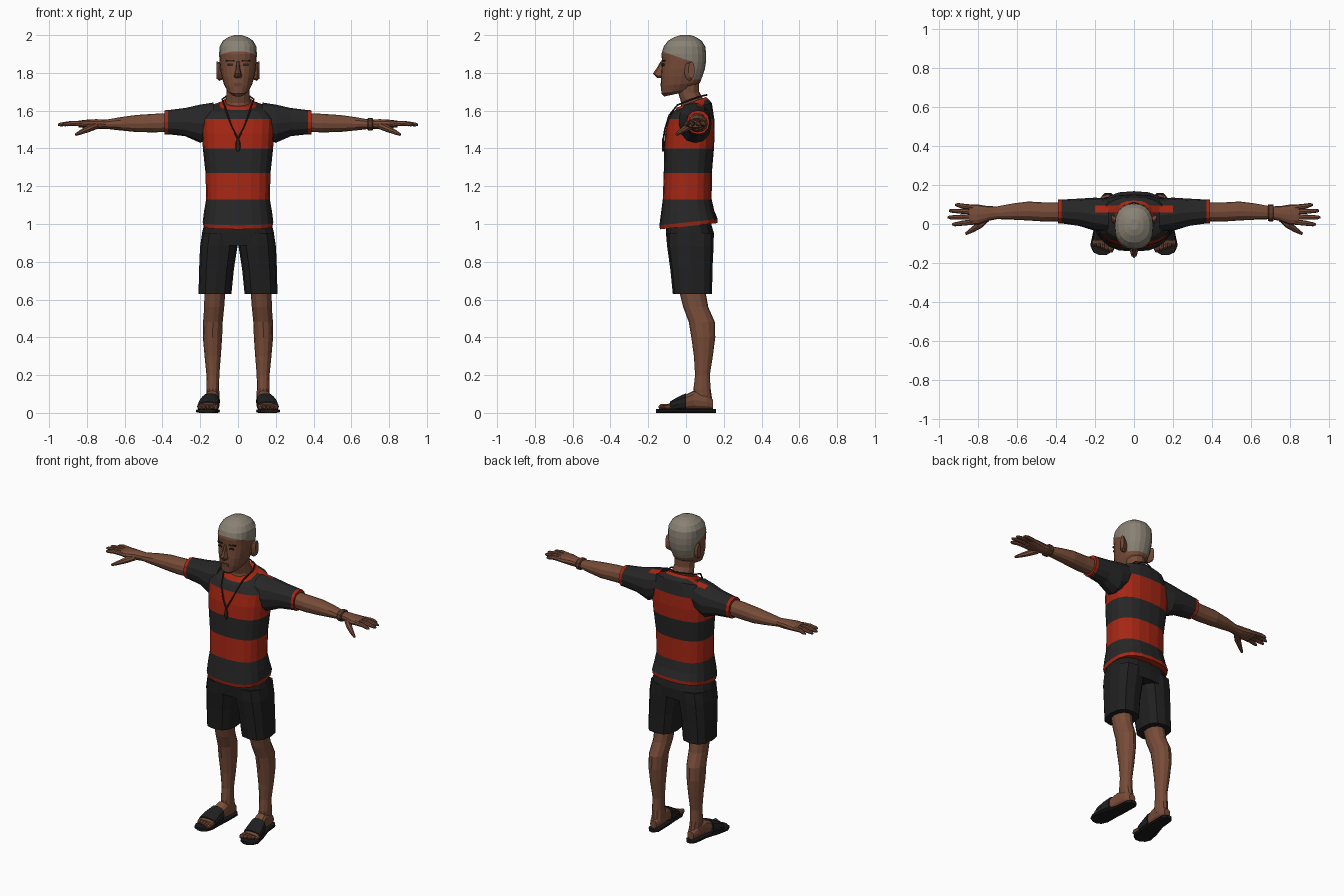
import bpy, bmesh, math
from mathutils import Vector, Matrix


def material(name, r, g, b):
    m = bpy.data.materials.new(name)
    m.diffuse_color = (r, g, b, 1)
    return m


SKIN = material("brown skin", 0.185, 0.072, 0.04)
HAIR = material("grey hair", 0.25, 0.22, 0.175)
RED = material("shirt red", 0.38, 0.02, 0.007)
BLACK = material("shirt black", 0.02, 0.02, 0.02)
SHORTS = material("shorts black", 0.014, 0.014, 0.014)
SOLE = material("sandal black", 0.01, 0.01, 0.011)
DARK = material("dark brown", 0.03, 0.017, 0.012)
LIP = material("lip brown", 0.13, 0.045, 0.033)
WOOD = material("bracelet brown", 0.11, 0.045, 0.025)


def oval(n, p):
    """Unit superellipse, starting at the bottom or front."""
    out = []
    for i in range(n):
        a = 2 * math.pi * i / n - math.pi / 2
        c, s = math.cos(a), math.sin(a)
        out.append((math.copysign(abs(c) ** (2 / p), c), math.copysign(abs(s) ** (2 / p), s)))
    return out


def ring_z(cx, zf, zb, hw, yf, yb, n=16, p=2.4):
    """Ring around z, with its own front and back height."""
    return [Vector((cx + hw * c, (yf + yb) / 2 + (yb - yf) / 2 * s,
                    (zf + zb) / 2 + (zb - zf) / 2 * s)) for c, s in oval(n, p)]


def ring_x(x, y0, y1, z0, z1, n=12, p=2.2):
    return [Vector((x, (y0 + y1) / 2 + (y1 - y0) / 2 * c, (z0 + z1) / 2 + (z1 - z0) / 2 * s))
            for c, s in oval(n, p)]


def ring_y(y, cx, hw, z0, z1, n=12, p=2.6):
    return [Vector((cx + hw * c, y, (z0 + z1) / 2 + (z1 - z0) / 2 * s)) for c, s in oval(n, p)]


def loft(name, rings, mats, bands=None, mirror=False):
    """Skin over rings; bands gives a material index for each step."""
    bm = bmesh.new()
    vs = [[bm.verts.new(p) for p in r] for r in rings]
    n = len(vs[0])
    for k in range(len(vs) - 1):
        for i in range(n):
            j = (i + 1) % n
            f = bm.faces.new((vs[k][i], vs[k][j], vs[k + 1][j], vs[k + 1][i]))
            f.material_index = bands[k] if bands else 0
    for r, b in ((vs[0], 0), (vs[-1], -1)):
        bm.faces.new(r).material_index = bands[b] if bands else 0
    bmesh.ops.recalc_face_normals(bm, faces=bm.faces)
    return finish(name, bm, mats, mirror)


def finish(name, bm, mats, mirror=False):
    me = bpy.data.meshes.new(name)
    bm.to_mesh(me)
    bm.free()
    for m in mats:
        me.materials.append(m)
    ob = bpy.data.objects.new(name, me)
    bpy.context.collection.objects.link(ob)
    if mirror:
        ob.modifiers.new("mirror", 'MIRROR').use_mirror_merge = False
    return ob


def tube(name, path, radii, mat, n=8, mirror=False):
    pts = [Vector(p) for p in path]
    rings = []
    for i, p in enumerate(pts):
        d = (pts[min(i + 1, len(pts) - 1)] - pts[max(i - 1, 0)]).normalized()
        u = d.cross(Vector((0, 0, 1)) if abs(d.z) < 0.9 else Vector((0, 1, 0))).normalized()
        w = d.cross(u)
        rings.append([p + radii[i] * (u * c + w * s) for c, s in oval(n, 2)])
    return loft(name, rings, [mat], mirror=mirror)


def plate(name, loc, size, turn, mat, mirror=False):
    bm = bmesh.new()
    bmesh.ops.create_cube(bm, size=1)
    bm.transform(Matrix.Translation(loc) @ Matrix.Rotation(turn, 4, 'Z')
                 @ Matrix.Diagonal((*size, 1)))
    return finish(name, bm, [mat], mirror)


def repaint(ob, cuts, rule):
    """Cut clean edges along planes, then recolour faces by rule."""
    bm = bmesh.new()
    bm.from_mesh(ob.data)
    for co, no in cuts:
        bmesh.ops.bisect_plane(bm, geom=bm.verts[:] + bm.edges[:] + bm.faces[:],
                               plane_co=co, plane_no=no)
    for f in bm.faces:
        f.material_index = rule(f.calc_center_median(), f.material_index)
    bm.to_mesh(ob.data)
    bm.free()


# Head, with hair cut along the hairline
head = loft("head", [ring_z(0, *r, n=20, p=2.3) for r in (
    (1.675, 1.70, .032, -.115, 0), (1.69, 1.72, .056, -.13, .045),
    (1.73, 1.75, .075, -.133, .075), (1.78, 1.79, .088, -.133, .09),
    (1.82, 1.82, .094, -.13, .1), (1.86, 1.86, .098, -.127, .106),
    (1.90, 1.90, .1, -.13, .107), (1.94, 1.94, .097, -.118, .102),
    (1.97, 1.97, .08, -.095, .083), (1.99, 1.99, .05, -.06, .052),
    (2.0, 2.0, .02, -.03, .025))], [SKIN, HAIR])
repaint(head, [((0, -.13, 1.915), (0, .35, 1)), ((0, .03, 1.8), (0, 1, 0)),
               ((0, 0, 1.765), (0, 0, 1))],
        lambda c, i: int(c.z > 1.87 - .35 * c.y or (c.y > .03 and c.z > 1.765)))
loft("neck", [ring_z(0, *r, n=12, p=2) for r in (
    (1.58, 1.62, .078, -.035, .105), (1.64, 1.66, .066, -.025, .092),
    (1.69, 1.70, .06, -.04, .07), (1.75, 1.76, .06, -.05, .07))], [SKIN])

# Face
loft("nose", [ring_z(0, *r, n=8, p=2) for r in (
    (1.772, 1.772, .014, -.15, -.11), (1.783, 1.783, .023, -.163, -.1),
    (1.797, 1.797, .018, -.175, -.1), (1.825, 1.825, .011, -.155, -.1),
    (1.86, 1.86, .009, -.135, -.1))], [SKIN])
plate("eyebrow", (.042, -.119, 1.865), (.042, .009, .009), .25, DARK, True)
plate("eye", (.04, -.121, 1.843), (.028, .009, .011), .22, DARK, True)
plate("lips", (0, -.131, 1.738), (.048, .009, .018), 0, LIP)
loft("ear", [ring_x(x, *r, n=10, p=2) for x, r in (
    (.08, (-.005, .035, 1.765, 1.85)), (.1, (-.008, .042, 1.758, 1.858)),
    (.114, (.012, .047, 1.77, 1.86)))], [SKIN], mirror=True)

# Shirt with horizontal bands, collar and shoulder stripe
torso = loft("shirt", [ring_z(0, *r, n=20, p=2.6) for r in (
    (.972, 1.005, .183, -.138, .168), (.993, 1.026, .187, -.141, .168),
    (1.06, 1.07, .18, -.132, .15), (1.13, 1.13, .169, -.123, .136),
    (1.27, 1.27, .172, -.118, .137), (1.40, 1.40, .186, -.115, .148),
    (1.48, 1.48, .191, -.11, .152), (1.555, 1.555, .194, -.095, .15),
    (1.59, 1.64, .16, -.076, .137), (1.603, 1.66, .098, -.058, .12),
    (1.618, 1.672, .08, -.045, .106))],
    [BLACK, RED], [1, 0, 0, 1, 0, 1, 1, 0, 0, 1])
STRIPE = [((0, .06, 0), (0, 1, 0)), ((0, .095, 0), (0, 1, 0))]
repaint(torso, STRIPE, lambda c, i: 1 if .06 < c.y < .095 and c.z > 1.615 and abs(c.x) > .03 else i)
sleeve = loft("sleeve", [ring_x(*r) for r in (
    (.13, -.045, .13, 1.46, 1.643), (.2, -.035, .135, 1.43, 1.632),
    (.28, -.01, .13, 1.465, 1.614), (.37, .003, .125, 1.475, 1.603),
    (.389, .003, .125, 1.475, 1.602))], [BLACK, RED], [0, 0, 0, 1], True)
repaint(sleeve, STRIPE, lambda c, i: 1 if .06 < c.y < .095 and c.z > 1.6 and c.x < .18 else i)

# Arms and hands
loft("arm", [ring_x(*r) for r in (
    (.35, .015, .11, 1.488, 1.588), (.45, .012, .11, 1.485, 1.583),
    (.54, .018, .115, 1.487, 1.577), (.62, .022, .105, 1.495, 1.566),
    (.70, .025, .09, 1.504, 1.552), (.75, .015, .092, 1.502, 1.555),
    (.80, -.005, .1, 1.507, 1.552), (.845, -.002, .1, 1.512, 1.547))], [SKIN], mirror=True)
for name, y0, y1, x1 in (("index_finger", .01, -.002, .93), ("middle_finger", .036, .034, .953),
                         ("ring_finger", .062, .068, .947), ("little_finger", .085, .098, .915)):
    tube(name, [(.825, y0, 1.531), (.88, (y0 + y1) / 2, 1.533), (x1 - .012, y1, 1.527),
                (x1, y1, 1.525)], [.014, .013, .01, .005], SKIN, mirror=True)
tube("thumb", [(.755, .03, 1.52), (.79, -.005, 1.505), (.83, -.032, 1.487), (.86, -.05, 1.473)],
     [.02, .018, .013, .007], SKIN, mirror=True)
loft("bracelet", [ring_x(x, .018 - g, .097 + g, 1.498 - g, 1.558 + g)
                  for x, g in ((.685, 0), (.69, .004), (.71, .004), (.715, 0))], [WOOD])

# Shorts
loft("shorts_hips", [ring_z(0, *r, n=16, p=2.6) for r in (
    (.885, .885, .196, -.1, .145), (.95, .95, .191, -.106, .148),
    (1.03, 1.03, .172, -.105, .125))], [SHORTS])
loft("shorts_leg", [ring_z(cx, z, z, *r, n=12, p=2.6) for cx, z, r in (
    (.122, .63, (.087, -.07, .138)), (.114, .76, (.092, -.083, .14)),
    (.102, .88, (.099, -.1, .146)), (.096, .95, (.094, -.102, .146)))], [SHORTS], mirror=True)

# Legs
loft("leg", [ring_z(cx, z, z, *r, n=12, p=2.1) for cx, z, r in (
    (.13, .06, (.034, .035, .14)), (.134, .13, (.034, .04, .13)),
    (.133, .2, (.034, .048, .126)), (.134, .3, (.043, .042, .142)),
    (.135, .4, (.051, .028, .155)), (.133, .48, (.052, .015, .153)),
    (.126, .56, (.053, -.015, .118)), (.122, .66, (.056, -.04, .1)))], [SKIN], mirror=True)

# Feet and sandals
loft("foot", [ring_y(*r) for r in (
    (.143, .132, .022, .02, .07), (.11, .133, .036, .018, .1), (.04, .138, .038, .018, .118),
    (0, .145, .042, .018, .098), (-.05, .153, .048, .018, .07), (-.1, .16, .052, .018, .045))],
     [SKIN], mirror=True)
for i in range(5):
    x, y = .118 + .021 * i, -.145 + .008 * i
    r = .015 if i == 0 else .0115
    tube(f"toe_{i + 1}", [(x + .003, -.08, .032), (x, y + .012, .031), (x, y, .028)],
         [r, r, r * .5], SKIN, mirror=True)
loft("sandal_sole", [ring_y(*r, p=4) for r in (
    (.158, .133, .018, 0, .02), (.135, .133, .037, 0, .02), (.05, .138, .041, 0, .02),
    (-.04, .155, .054, 0, .02), (-.11, .163, .061, 0, .02), (-.145, .163, .045, 0, .02),
    (-.158, .16, .02, 0, .02))], [SOLE], mirror=True)
loft("sandal_strap", [ring_y(*r) for r in (
    (.0, .146, .05, .008, .104), (-.04, .153, .055, .008, .086),
    (-.085, .158, .059, .008, .06))], [SHORTS], mirror=True)

# Necklace
tube("necklace", [(0, .11, 1.683), (.06, .085, 1.678), (.084, .03, 1.66), (.072, -.045, 1.63),
                  (.055, -.09, 1.575), (.025, -.112, 1.5), (0, -.12, 1.45)],
     [.0045] * 7, DARK, n=6, mirror=True)
loft("pendant", [ring_z(0, z, z, w, -.126, -.114, n=8, p=2)
                 for z, w in ((1.385, .006), (1.405, .014), (1.43, .012), (1.452, .005))], [DARK])
